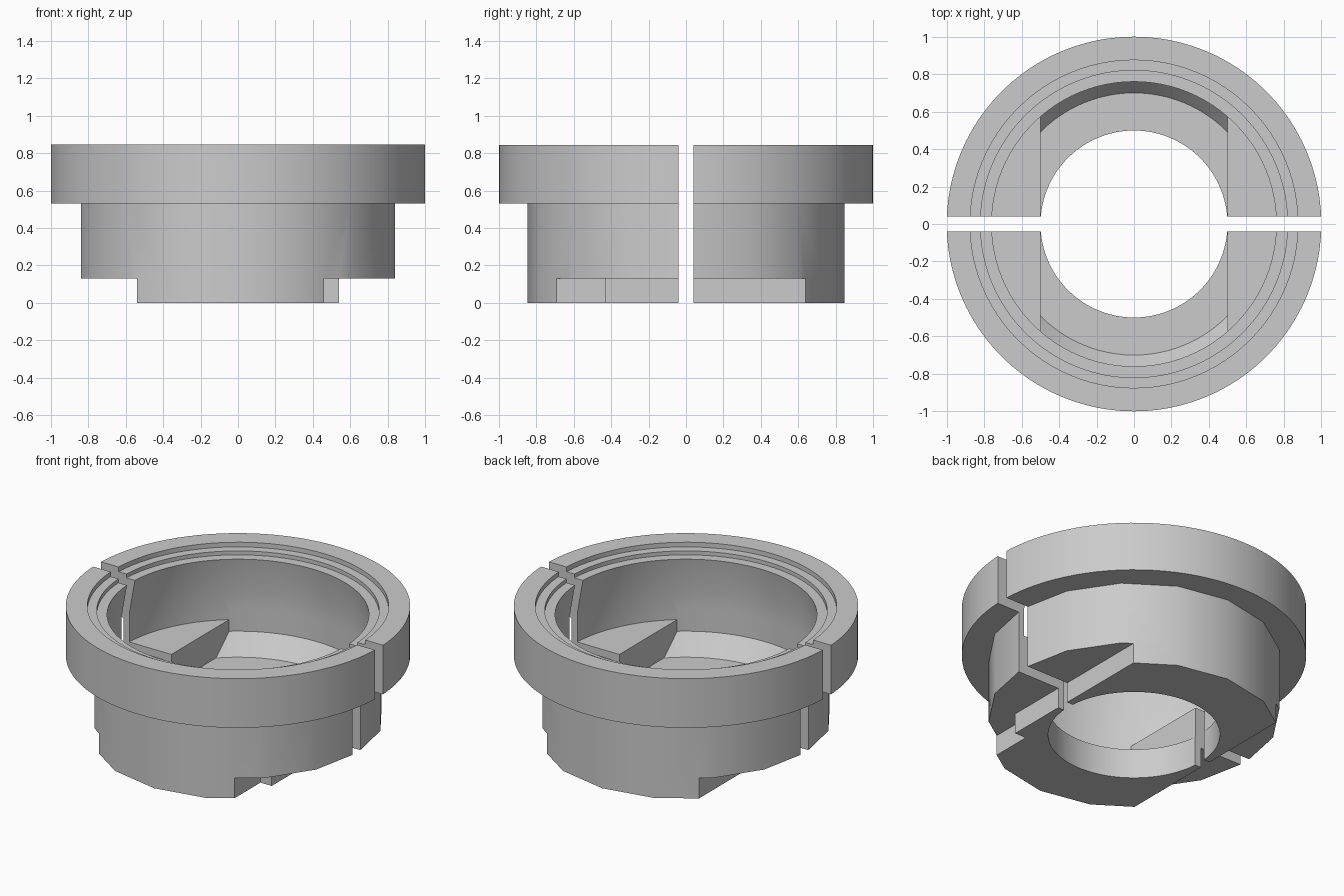
import bpy, bmesh, math

if "Cube" in bpy.data.objects:
    bpy.data.objects.remove(bpy.data.objects["Cube"], do_unlink=True)

GAP = 0.04       # half of the slit between the two halves

grey = bpy.data.materials.new("plain grey")
grey.use_nodes = True
grey.diffuse_color = (0.6, 0.6, 0.6, 1)
grey.node_tree.nodes["Principled BSDF"].inputs["Base Color"].default_value = (0.6, 0.6, 0.6, 1)


def finish(bm, name):
    bmesh.ops.recalc_face_normals(bm, faces=bm.faces)
    mesh = bpy.data.meshes.new(name)
    bm.to_mesh(mesh)
    bm.free()
    mesh.materials.append(grey)
    obj = bpy.data.objects.new(name, mesh)
    bpy.context.collection.objects.link(obj)
    return obj


def turned(name, profile, sides=96):
    """Solid of revolution from (radius, height) pairs, bottom to top."""
    bm = bmesh.new()
    rings = []
    for r, z in profile:
        angles = [2 * math.pi * i / sides for i in range(sides)]
        rings.append([bm.verts.new((r * math.cos(a), r * math.sin(a), z)) for a in angles])
    for low, high in zip(rings, rings[1:]):
        for i in range(sides):
            j = (i + 1) % sides
            bm.faces.new((low[i], low[j], high[j], high[i]))
    bm.faces.new(rings[0][::-1])
    bm.faces.new(rings[-1])
    return finish(bm, name)


def block(name, x, y, z):
    """Box from (min, max) ranges."""
    bm = bmesh.new()
    bmesh.ops.create_cube(bm, size=1)
    for v in bm.verts:
        v.co = [lo + (c + 0.5) * (hi - lo) for c, (lo, hi) in zip(v.co, (x, y, z))]
    return finish(bm, name)


def combine(target, tool, operation="DIFFERENCE"):
    """Apply a boolean and discard the tool."""
    mod = target.modifiers.new("cut", "BOOLEAN")
    mod.operation = operation
    mod.solver = "EXACT"
    mod.object = tool
    bpy.context.view_layer.objects.active = target
    bpy.ops.object.modifier_apply(modifier=mod.name)
    bpy.data.objects.remove(tool, do_unlink=True)


# Wide round flange on a sixteen-sided body
body = turned("back_half", [(0.847, 0), (0.847, 0.6)], 16)
combine(body, turned("flange", [(1, 0.53), (1, 0.845)]), "UNION")

# Cavity: vertical wall, inward-leaning neck, two stepped rims
combine(body, turned("cavity", [(0.80, 0.385), (0.80, 0.57), (0.76, 0.79), (0.82, 0.79),
                                (0.82, 0.815), (0.875, 0.815), (0.875, 0.9)]))

# Lower pocket between the two side platforms, with a sloped foot
pocket = turned("pocket", [(0.70, 0.19), (0.80, 0.31), (0.80, 0.45)])
combine(pocket, block("pocket_limits", (-0.5, 0.5), (-1, 1), (0, 1)), "INTERSECT")
combine(body, pocket)

# Centre bore
combine(body, turned("bore", [(0.499, -0.1), (0.499, 0.3)]))

# Underside side notches, one with a deeper corner at the front
under = (-0.1, 0.13)
for x in ((0.54, 1.2), (-1.2, -0.54)):
    combine(body, block("notch", x, (-1.2, 1.2), under))
combine(body, block("corner_notch", (0.46, 1.3), (-1.3, -0.43), under))

# Split into two halves
front = body.copy()
front.data = body.data.copy()
front.name = "front_half"
bpy.context.collection.objects.link(front)
combine(body, block("split", (-2, 2), (-2, GAP), (-1, 2)))
combine(front, block("split", (-2, 2), (-GAP, 2), (-1, 2)))

# Smooth the round walls, keep the edges crisp
for obj in (body, front):
    bpy.ops.object.select_all(action="DESELECT")
    obj.select_set(True)
    bpy.context.view_layer.objects.active = obj
    bpy.ops.object.shade_smooth_by_angle(angle=math.radians(25))
